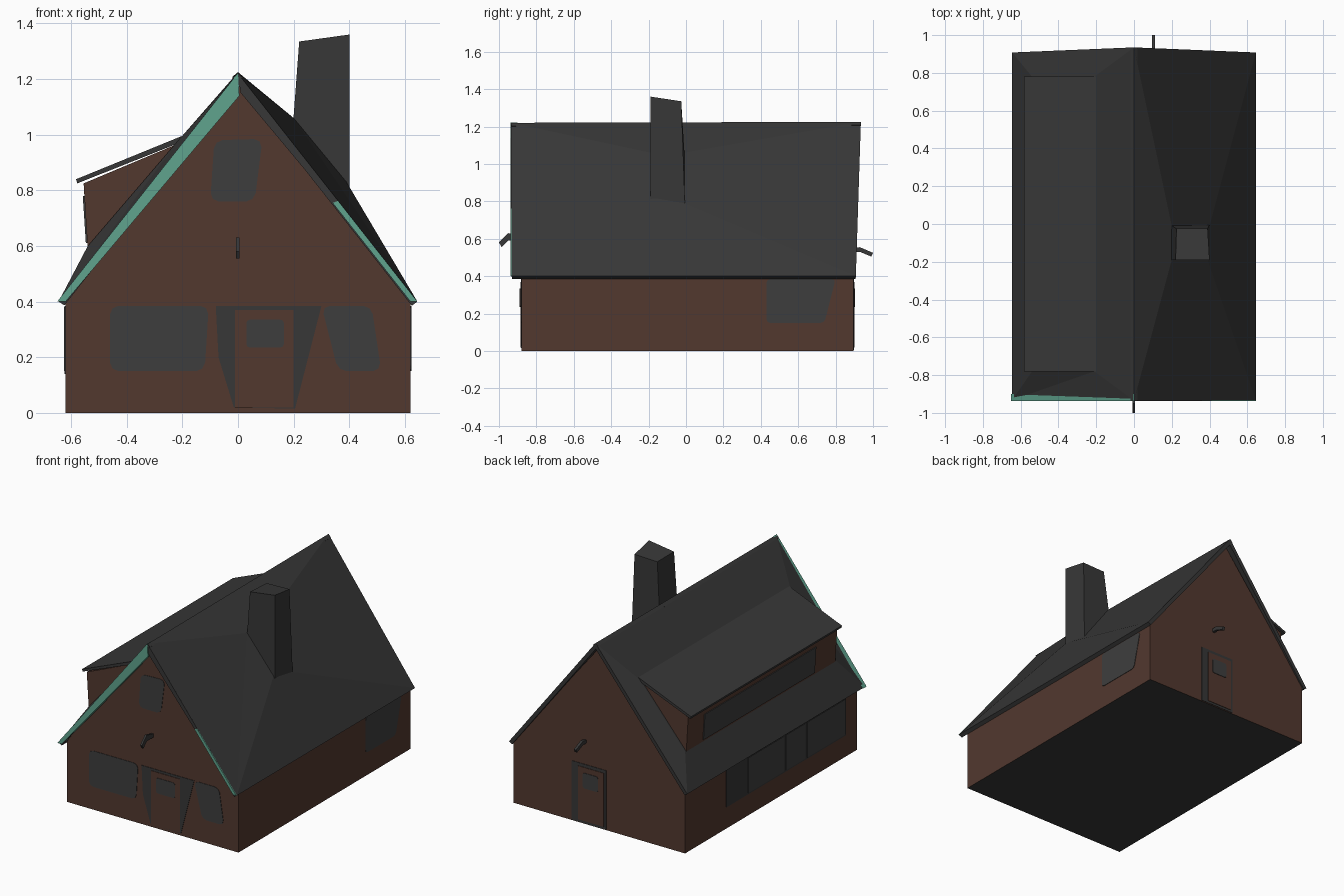
import bpy, bmesh
from mathutils import Vector

if "Cube" in bpy.data.objects:
    bpy.data.objects.remove(bpy.data.objects["Cube"])


def material(name, rgb):
    m = bpy.data.materials.new(name)
    m.diffuse_color = (*rgb, 1)
    m.use_nodes = True
    m.node_tree.nodes["Principled BSDF"].inputs["Base Color"].default_value = m.diffuse_color
    return m


BROWN = material("brown wall", (0.085, 0.040, 0.028))
ROOF = material("charcoal roof", (0.038, 0.038, 0.038))
GLASS = material("grey window", (0.048, 0.048, 0.048))
GREEN = material("green trim", (0.115, 0.37, 0.27))


def build(name, verts, faces, mat, sheet=False):
    bm = bmesh.new()
    vs = [bm.verts.new(v) for v in verts]
    for f in faces:
        bm.faces.new([vs[i] for i in f])
    bmesh.ops.recalc_face_normals(bm, faces=bm.faces)
    if sheet and sum(f.normal.z * f.calc_area() for f in bm.faces) < 0:
        bmesh.ops.reverse_faces(bm, faces=bm.faces)
    me = bpy.data.meshes.new(name)
    bm.to_mesh(me)
    bm.free()
    me.materials.append(mat)
    ob = bpy.data.objects.new(name, me)
    bpy.context.collection.objects.link(ob)
    return ob


def prism(name, ring_a, ring_b, mat):
    n = len(ring_a)
    faces = [range(n), range(n, 2 * n)]
    faces += [(i, (i + 1) % n, n + (i + 1) % n, n + i) for i in range(n)]
    return build(name, ring_a + ring_b, faces, mat)


def extrude(name, axis, outline, a, b, mat):
    """Extrude a 2D outline (u, z) along x or y between a and b."""
    def put(d):
        return [(d, u, z) if axis == "x" else (u, d, z) for u, z in outline]
    return prism(name, put(a), put(b), mat)


def rounded(corners, r=0.03):
    """Cut the corners of an outline softly."""
    out = []
    for i, c in enumerate(corners):
        c = Vector(c)
        p = (Vector(corners[i - 1]) - c).normalized() * r
        q = (Vector(corners[(i + 1) % len(corners)]) - c).normalized() * r
        out += [tuple(c + p), tuple(c + p * 0.3 + q * 0.3), tuple(c + q)]
    return out


def rect(u0, u1, z0, z1):
    return [(u0, z0), (u1, z0), (u1, z1), (u0, z1)]


FRONT, BACK, SIDE = -0.88, 0.895, 0.62

# House body with gables and a dark underside
body = extrude("house_body", "y",
               [(-SIDE, 0), (SIDE, 0), (SIDE, 0.41), (0, 1.18), (-SIDE, 0.41)],
               FRONT, BACK, BROWN)
body.data.materials.append(ROOF)
for p in body.data.polygons:
    if p.normal.z < -0.9:
        p.material_index = 1

# Roof slopes: each rises slightly toward the chimney or dormer footprint
ridge_f, ridge_b = (0, -0.935, 1.22), (0, 0.935, 1.225)


def slope(name, s, inner):
    verts = [ridge_f, ridge_b, (s * 0.645, 0.908, 0.4), (s * 0.645, -0.932, 0.4)] + inner
    faces = [(0, 1, 5, 4), (1, 2, 6, 5), (2, 3, 7, 6),
             (3, 0, 4), (3, 4, 7), (4, 5, 6, 7)]
    ob = build(name, verts, faces, ROOF, sheet=True)
    mod = ob.modifiers.new("thickness", "SOLIDIFY")
    mod.thickness, mod.offset = 0.025, -1


slope("roof_right", 1, [(0.2, -0.19, 1.06), (0.2, -0.01, 1.06),
                        (0.4, -0.01, 0.79), (0.39, -0.19, 0.83)])
slope("roof_left", -1, [(-0.21, -0.78, 0.985), (-0.21, 0.78, 0.985),
                        (-0.54, 0.78, 0.60), (-0.54, -0.78, 0.60)])

# Green trim boards on the front edge
extrude("trim_left", "y", [(-0.65, 0.4), (-0.62, 0.4), (0.005, 1.14), (0, 1.222)],
        -0.938, -0.90, GREEN)
extrude("trim_right", "y", [(0.645, 0.4), (0.62, 0.4), (0.34, 0.755), (0.36, 0.762)],
        -0.938, -0.92, GREEN)
extrude("roof_edge_right", "y", [(0, 1.22), (0.01, 1.15), (0.34, 0.755), (0.36, 0.762)],
        -0.936, -0.92, ROOF)

# Dormer body, its sloping roof and window band
extrude("dormer_body", "y", [(-0.21, 0.97), (-0.555, 0.825), (-0.54, 0.58), (-0.4, 0.6)],
        -0.77, 0.77, BROWN)
extrude("dormer_roof", "y", [(-0.19, 1.0), (-0.582, 0.84), (-0.578, 0.825), (-0.2, 0.975)],
        -0.78, 0.78, ROOF)
prism("dormer_window", [(-0.558, -0.55, 0.78), (-0.558, 0.6, 0.78), (-0.547, 0.6, 0.61), (-0.547, -0.55, 0.61)],
      [(-0.55, -0.55, 0.78), (-0.55, 0.6, 0.78), (-0.54, 0.6, 0.61), (-0.54, -0.55, 0.61)], GLASS)

# Chimney with an uneven top
prism("chimney", [(0.195, -0.19, 1.0), (0.4, -0.19, 0.76), (0.4, -0.005, 0.76), (0.195, -0.005, 1.0)],
      [(0.22, -0.19, 1.335), (0.4, -0.19, 1.36), (0.39, -0.025, 1.335), (0.225, -0.025, 1.33)], ROOF)

# Front windows
front_windows = {
    "front_window_left": [(-0.46, 0.15), (-0.12, 0.15), (-0.105, 0.385), (-0.46, 0.385)],
    "front_window_right": [(0.36, 0.15), (0.515, 0.15), (0.48, 0.385), (0.30, 0.385)],
    "front_window_upper": [(-0.1, 0.76), (0.06, 0.76), (0.088, 0.985), (-0.085, 0.98)],
}
for name, outline in front_windows.items():
    extrude(name, "y", rounded(outline), FRONT - 0.003, FRONT + 0.003, GLASS)


# Doors with dark surround, brown leaf and small pane
def door(tag, y, out, surround, x0, x1):
    extrude(tag + "_door_surround", "y", surround, y, y + out * 0.003, ROOF)
    extrude(tag + "_door", "y", rect(x0, x1, 0.02, 0.37), y, y + out * 0.006, BROWN)
    extrude(tag + "_door_pane", "y", rounded(rect(x0 + 0.04, x1 - 0.035, 0.235, 0.335), 0.012),
            y, y + out * 0.009, GLASS)


door("front", FRONT, -1,
     [(-0.015, 0.02), (0.205, 0.015), (0.3, 0.385), (-0.08, 0.385), (-0.07, 0.2)], -0.01, 0.2)
door("back", BACK, 1, rect(-0.05, 0.2, 0.005, 0.39), -0.035, 0.15)

# Side windows: one on the right, a row on the left
extrude("right_window", "x", rounded([(0.43, 0.15), (0.74, 0.15), (0.8, 0.385), (0.43, 0.385)], 0.02),
        SIDE - 0.003, SIDE + 0.003, GLASS)
extrude("left_window_frame", "x", rect(-0.765, 0.47, 0.14, 0.385), -SIDE - 0.003, -SIDE + 0.003, ROOF)
for i, (a, b) in enumerate([(-0.76, -0.36), (-0.34, -0.14), (-0.12, 0.25)]):
    extrude(f"left_window_{i + 1}", "x", rect(a, b, 0.15, 0.38), -SIDE - 0.006, -SIDE, GLASS)

# Small wall lamps above the doors
extrude("front_lamp", "x", [(-0.87, 0.61), (-0.95, 0.63), (-1.0, 0.58), (-0.985, 0.555), (-0.95, 0.59), (-0.87, 0.59)],
        -0.008, 0.005, ROOF)
extrude("back_lamp", "x", [(0.88, 0.55), (0.93, 0.555), (1.0, 0.525), (0.99, 0.505), (0.93, 0.53), (0.88, 0.53)],
        0.095, 0.112, ROOF)
